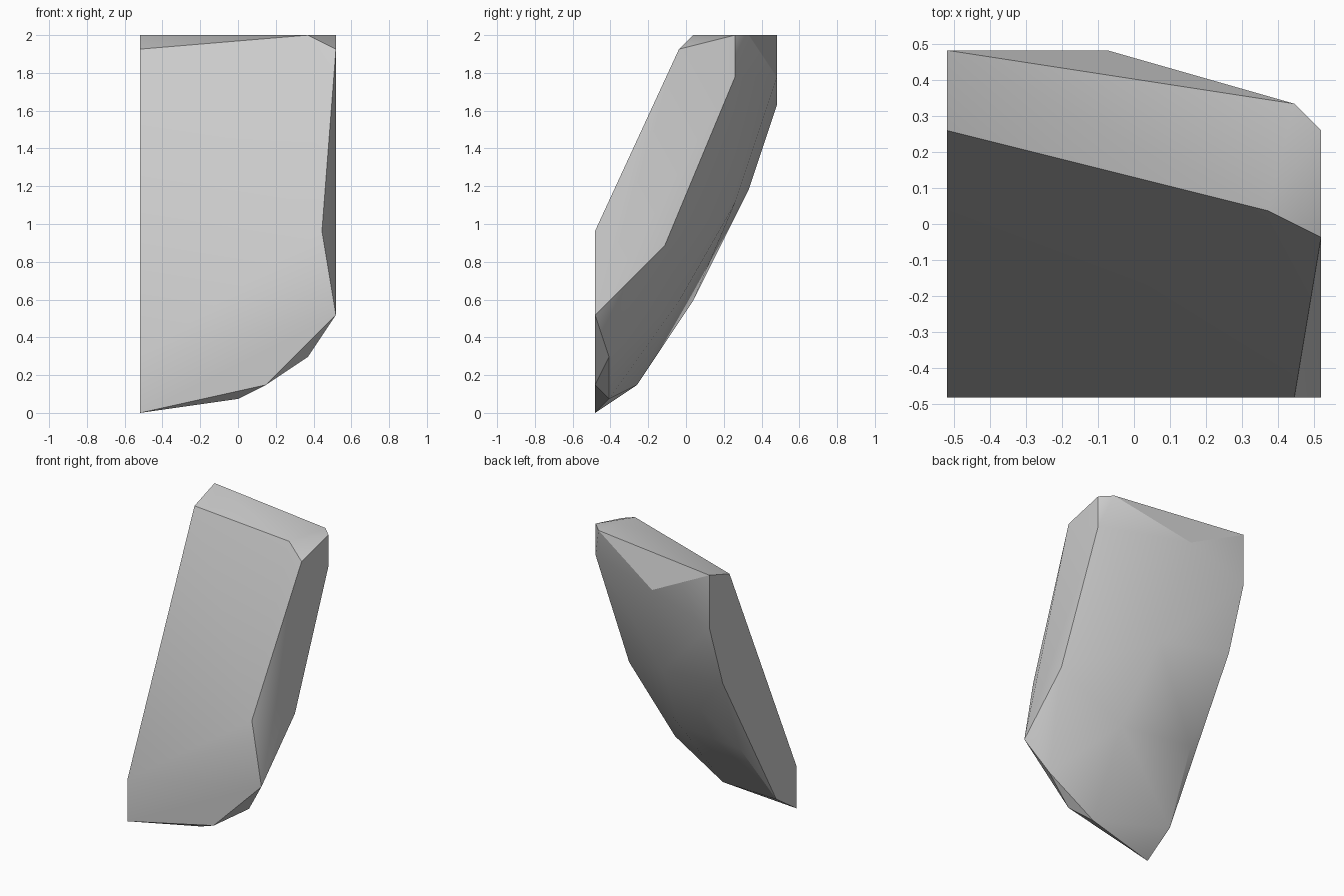
import bpy
import bmesh
import math

default_cube = bpy.data.objects.get("Cube")
if default_cube:
    bpy.data.objects.remove(default_cube)

# The chipped stone lies on a regular lattice, so corners are whole steps
STEP = 2 / 27
DEPTH_STEPS = 13


def make_material(name, colour):
    material = bpy.data.materials.new(name)
    material.use_nodes = True
    material.diffuse_color = colour
    shader = material.node_tree.nodes["Principled BSDF"]
    shader.inputs["Base Color"].default_value = colour
    return material


def corner(across, depth, height):
    return (across * STEP, (depth - DEPTH_STEPS / 2) * STEP, height * STEP)


# Flat broken side as a (depth, height) profile
broken_side = [(0, 0), (0, 4), (10, 26), (13, 27), (13, 22), (11, 16), (3, 2)]

# Flat outer side as a (depth, height) profile
outer_side = [(0, 7), (6, 26), (10, 27), (10, 24), (5, 12)]

# Corners between the sides: upper rim, front edge, lower edge
rims = [(5, 7, 27), (6, 11, 27),
        (6, 0, 13), (2, 0, 2),
        (5, 1, 4), (0, 1, 1)]

# Rounded back, from the top chip downwards
back = [(-1, 13, 24), (0, 10, 15), (-6, 7, 8), (1, 6, 8)]

corners = [corner(-7, d, h) for d, h in broken_side]
corners += [corner(7, d, h) for d, h in outer_side]
corners += [corner(*steps) for steps in rims + back]

# Wrap the corners in one closed convex stone
bm = bmesh.new()
for point in corners:
    bm.verts.new(point)
bmesh.ops.convex_hull(bm, input=bm.verts)
bmesh.ops.dissolve_limit(bm, angle_limit=math.radians(0.5),
                         verts=bm.verts, edges=bm.edges)
bmesh.ops.recalc_face_normals(bm, faces=bm.faces)

mesh = bpy.data.meshes.new("stone_shard")
bm.to_mesh(mesh)
bm.free()

stone = bpy.data.objects.new("stone_shard", mesh)
bpy.context.collection.objects.link(stone)
mesh.materials.append(make_material("stone_grey", (0.6, 0.6, 0.6, 1)))

# Soften shallow facets and keep the broken edges sharp
bpy.ops.object.select_all(action="DESELECT")
stone.select_set(True)
bpy.context.view_layer.objects.active = stone
bpy.ops.object.shade_smooth_by_angle(angle=math.radians(32))

# Keep the chip at the top of the back flat
for face in mesh.polygons:
    if face.normal.y > 0.8 and face.normal.z > 0.2:
        face.use_smooth = False
